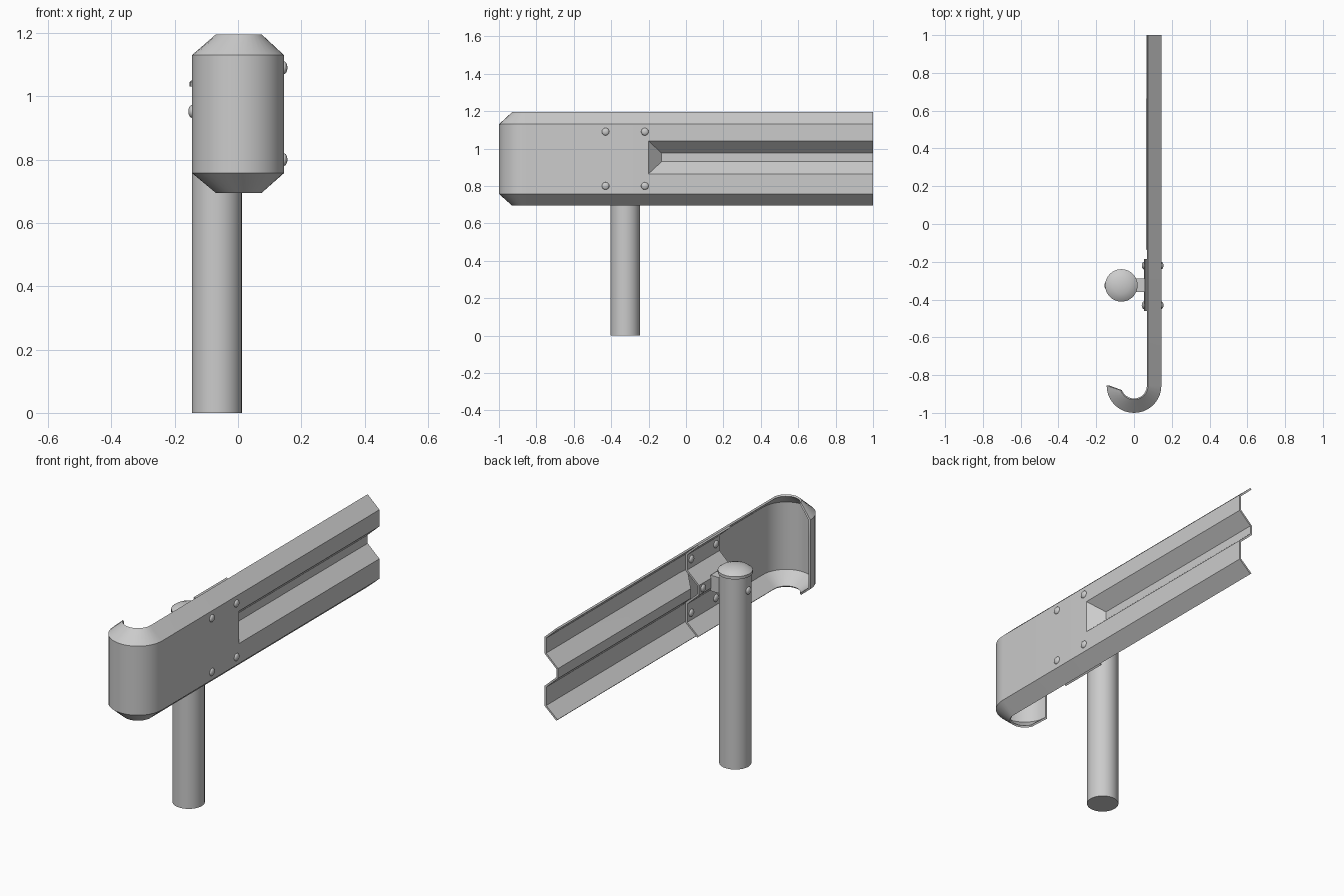
import bpy, bmesh
from math import sin, cos, pi, radians

if "Cube" in bpy.data.objects:
    bpy.data.objects.remove(bpy.data.objects["Cube"], do_unlink=True)

steel = bpy.data.materials.new("galvanized_grey")
steel.use_nodes = True
GREY = (0.6, 0.6, 0.6, 1)
steel.diffuse_color = GREY
steel.node_tree.nodes["Principled BSDF"].inputs["Base Color"].default_value = GREY

R = 0.145        # outer half width of the curled end
DEPTH = 0.07     # depth of folds
BEND_Y = -0.855  # centre of the curl
# cross-section: (depth behind outer face, height)
WAVE = [(DEPTH, 0.695), (0, 0.757), (0, 0.865), (DEPTH, 0.93),
        (DEPTH, 0.975), (0, 1.04), (0, 1.13), (DEPTH, 1.195)]
# same rows with the centre groove closed up
FLAT = WAVE[:3] + [WAVE[2], WAVE[5]] + WAVE[5:]


def finish(obj, angle=30):
    obj.data.materials.clear()
    obj.data.materials.append(steel)
    bpy.ops.object.select_all(action='DESELECT')
    obj.select_set(True)
    bpy.context.view_layer.objects.active = obj
    for mod in list(obj.modifiers):
        bpy.ops.object.modifier_apply(modifier=mod.name)
    bpy.ops.object.shade_smooth_by_angle(angle=radians(angle))
    return obj


def sheet(name, stations):
    """Skin rows of points into a thin folded metal sheet."""
    bm = bmesh.new()
    grid = [[bm.verts.new(p) for p in row] for row in stations]
    for a, b in zip(grid, grid[1:]):
        for j in range(len(a) - 1):
            bm.faces.new((a[j], b[j], b[j + 1], a[j + 1]))
    bmesh.ops.remove_doubles(bm, verts=bm.verts, dist=0.0005)
    mesh = bpy.data.meshes.new(name)
    bm.to_mesh(mesh)
    bm.free()
    obj = bpy.data.objects.new(name, mesh)
    bpy.context.collection.objects.link(obj)
    mod = obj.modifiers.new("thickness", 'SOLIDIFY')
    mod.thickness, mod.offset = 0.01, -1
    mod.use_even_offset = True
    return finish(obj)


def straight(y, section, shift=0):
    return [(R - shift - d, y, z) for d, z in section]


def curl(t):
    """One station of the bend; the free end is cut at a slant."""
    row = []
    for d, z in FLAT:
        a = -t * (pi - radians(20) * d / DEPTH)
        row.append(((R - d) * cos(a), BEND_Y + (R - d) * sin(a), z))
    return row


def bolt(name, x, y, z):
    bpy.ops.mesh.primitive_uv_sphere_add(segments=16, ring_count=10, radius=1, location=(x, y, z))
    obj = bpy.context.object
    obj.name = name
    obj.scale = (0.011, 0.02, 0.02)
    return finish(obj, 60)


# rail with curled end
SEG = 18
rail = [curl(1 - i / SEG) for i in range(SEG + 1)]
rail += [straight(-0.2, FLAT), straight(-0.2 + DEPTH, WAVE), straight(1, WAVE)]
sheet("guard_rail", rail)

# folded splice plate behind the rail
SHIFT = 0.013
sheet("splice_plate", [straight(y, WAVE, SHIFT) for y in (-0.46, -0.185)])

# splice bolts, outside and inside
for y in (-0.43, -0.22):
    for z in (0.8, 1.09):
        bolt("rail_bolt", R, y, z)
        bolt("rail_nut", R - SHIFT - 0.01, y, z)
    bolt("centre_nut", R - DEPTH - SHIFT - 0.01, y, 0.952)

# post with domed cap, revolved from a profile
PX, PY = -0.067, -0.325
profile = [(0, 0), (0.079, 0), (0.079, 1.03), (0.086, 1.03), (0.086, 1.045),
           (0.07, 1.057), (0.045, 1.066), (0.02, 1.07), (0, 1.071)]
bm = bmesh.new()
pts = [bm.verts.new((r, 0, z)) for r, z in profile]
edges = [bm.edges.new(e) for e in zip(pts, pts[1:])]
bmesh.ops.spin(bm, geom=pts + edges, axis=(0, 0, 1), cent=(0, 0, 0),
               angle=2 * pi, steps=32, use_duplicate=False)
bmesh.ops.remove_doubles(bm, verts=bm.verts, dist=0.0005)
bmesh.ops.recalc_face_normals(bm, faces=bm.faces)
mesh = bpy.data.meshes.new("post")
bm.to_mesh(mesh)
bm.free()
post = bpy.data.objects.new("post", mesh)
post.location = (PX, PY, 0)
bpy.context.collection.objects.link(post)
finish(post)

# spacer block between post and plate, with its through bolt
bpy.ops.mesh.primitive_cube_add(size=1, location=(0.023, PY, 0.952))
block = bpy.context.object
block.name = "spacer_block"
block.scale = (0.066, 0.072, 0.085)
finish(block)
bolt("post_bolt", PX - 0.079, PY, 0.952)
